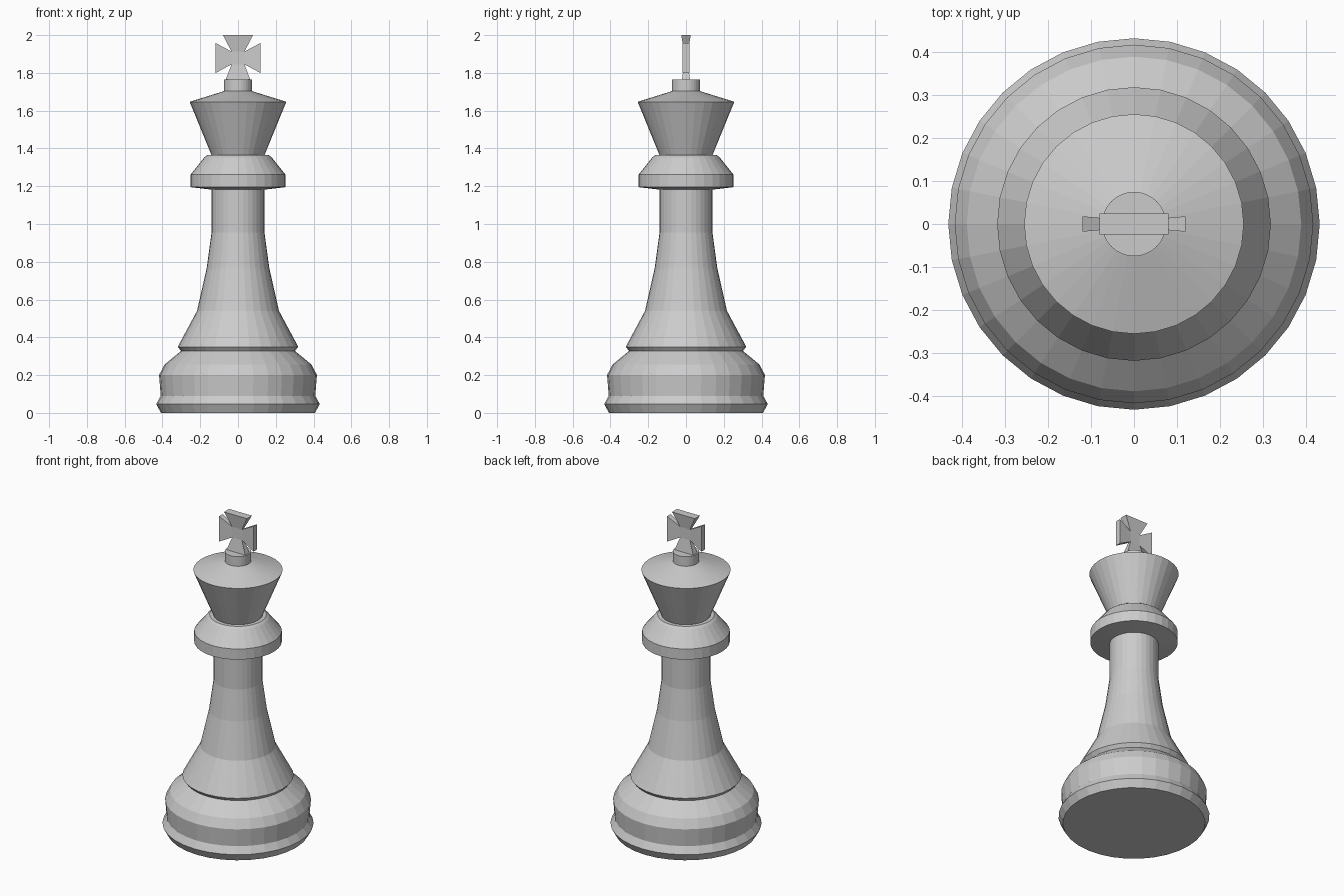
import bpy, bmesh, math

if "Cube" in bpy.data.objects:
    bpy.data.objects.remove(bpy.data.objects["Cube"])

SIDES = 32


def finish(bm, name):
    bmesh.ops.recalc_face_normals(bm, faces=bm.faces)
    me = bpy.data.meshes.new(name)
    bm.to_mesh(me)
    bm.free()
    ob = bpy.data.objects.new(name, me)
    bpy.context.collection.objects.link(ob)
    return ob


def lathe(name, profile):
    """Closed, flat-faceted turned solid from (radius, z) points."""
    bm = bmesh.new()
    rings = []
    for r, z in profile:
        rings.append([bm.verts.new((r * math.cos(2 * math.pi * i / SIDES),
                                    r * math.sin(2 * math.pi * i / SIDES), z))
                      for i in range(SIDES)])
    for a, b in zip(rings, rings[1:]):
        for i in range(SIDES):
            j = (i + 1) % SIDES
            bm.faces.new((a[i], a[j], b[j], b[i]))
    bm.faces.new(rings[0])
    bm.faces.new(rings[-1])
    return finish(bm, name)


# Turned body: base, ring, stem, collar, head and finial seat in one profile
lathe("turned_body", [
    (0.408, 0.0), (0.433, 0.047), (0.409, 0.09), (0.418, 0.2),
    (0.39, 0.255), (0.302, 0.328), (0.319, 0.35),
    (0.217, 0.54), (0.166, 0.765), (0.14, 0.955), (0.14, 1.182),
    (0.251, 1.195), (0.251, 1.262), (0.178, 1.353), (0.163, 1.364),
    (0.14, 1.364), (0.256, 1.647), (0.075, 1.703), (0.075, 1.764)])

# Flared cross: a core with four arms widening in both directions
CZ, C, T = 1.879, 0.034, 0.01
bm = bmesh.new()
core = {(sx, sy, sz): bm.verts.new((sx * C, sy * T, CZ + sz * C))
        for sx in (-1, 1) for sy in (-1, 1) for sz in (-1, 1)}
for sy in (-1, 1):
    bm.faces.new([core[(x, sy, z)] for x, z in ((-1, -1), (1, -1), (1, 1), (-1, 1))])


def arm(dx, dz, reach, half_width, half_thick):
    inner, outer = [], []
    for w, sy in ((-1, -1), (1, -1), (1, 1), (-1, 1)):
        inner.append(core[(dx or w, sy, dz or w)])
        outer.append(bm.verts.new((dx * reach + (w * half_width if dz else 0),
                                   sy * half_thick,
                                   CZ + dz * reach + (w * half_width if dx else 0))))
    for i in range(4):
        j = (i + 1) % 4
        bm.faces.new((inner[i], inner[j], outer[j], outer[i]))
    bm.faces.new(outer)


arm(0, 1, 2.0 - CZ, 0.08, 0.025)
arm(0, -1, CZ - 1.762, 0.066, 0.022)
for side in (-1, 1):
    arm(side, 0, 0.12, 0.08, 0.018)
finish(bm, "top_cross")
